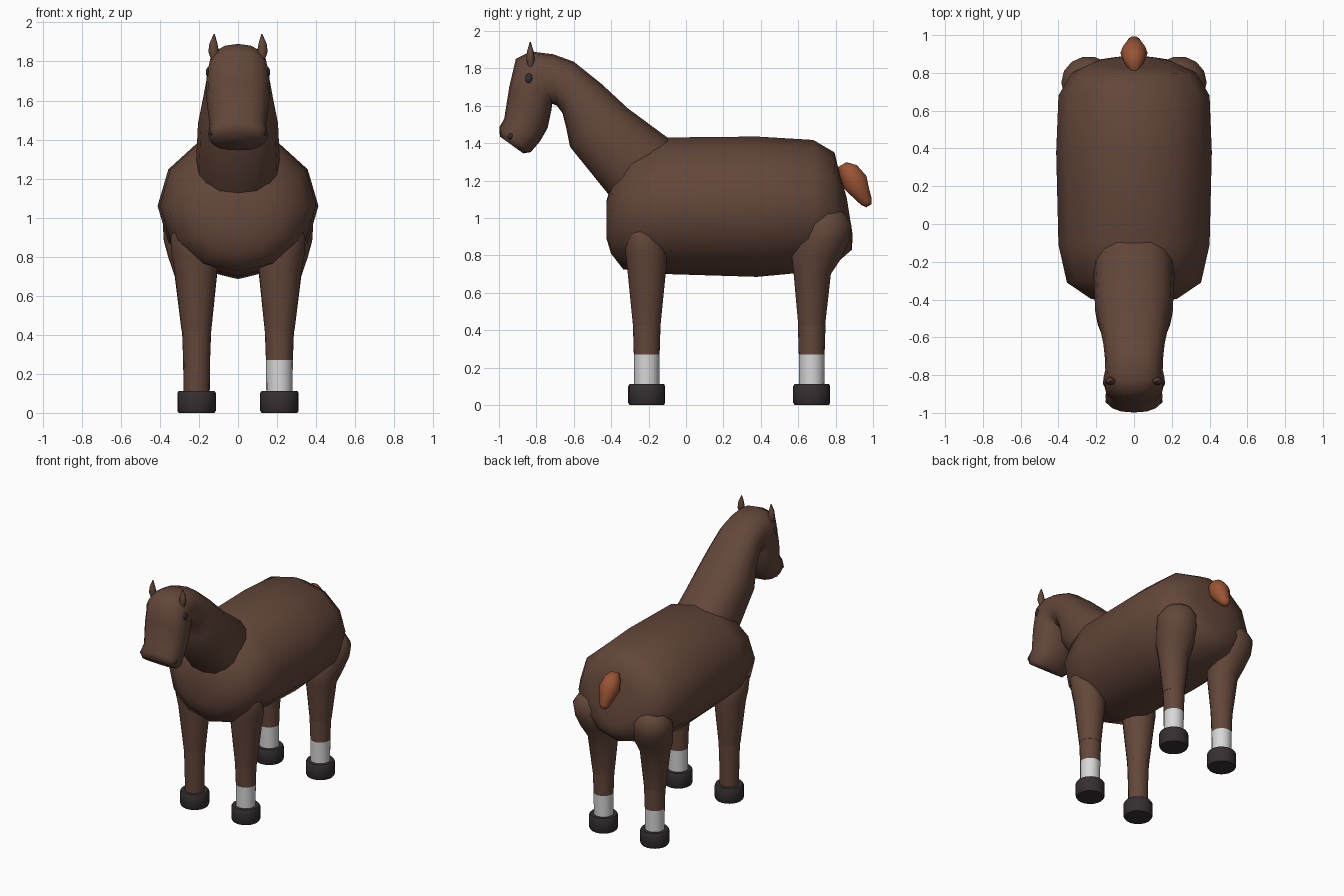
import bpy, bmesh, math
from mathutils import Vector


def material(name, rgb):
    m = bpy.data.materials.new(name)
    m.diffuse_color = (*rgb, 1)
    return m


BROWN = material("brown coat", (0.125, 0.062, 0.042))
RUST = material("rust tail", (0.32, 0.088, 0.034))
WHITE = material("white sock", (0.68, 0.68, 0.69))
DARK = material("dark hoof", (0.036, 0.028, 0.031))
EYE = material("eye grey", (0.03, 0.028, 0.03))


def finish(name, bm, mats, angle=40):
    bmesh.ops.recalc_face_normals(bm, faces=bm.faces)
    me = bpy.data.meshes.new(name)
    bm.to_mesh(me)
    bm.free()
    ob = bpy.data.objects.new(name, me)
    bpy.context.collection.objects.link(ob)
    for m in mats:
        me.materials.append(m)
    bpy.ops.object.select_all(action='DESELECT')
    ob.select_set(True)
    bpy.context.view_layer.objects.active = ob
    bpy.ops.object.shade_smooth_by_angle(angle=math.radians(angle))
    return ob


def loft(name, rings, mats, n=12, power=1.0, angle=40, rule=None):
    """Skin elliptical rings given as (centre, half axis u, half axis v)."""
    bm = bmesh.new()
    loops = []
    for c, u, v in rings:
        loop = []
        for i in range(n):
            a = math.tau * i / n
            ca, sa = math.cos(a), math.sin(a)
            p = (Vector(c) + Vector(u) * math.copysign(abs(ca) ** power, ca)
                 + Vector(v) * math.copysign(abs(sa) ** power, sa))
            loop.append(bm.verts.new(p))
        loops.append(loop)
    for a, b in zip(loops, loops[1:]):
        for i in range(n):
            j = (i + 1) % n
            bm.faces.new((a[i], a[j], b[j], b[i]))
    bm.faces.new(loops[0])
    bm.faces.new(loops[-1])
    if rule:
        for f in bm.faces:
            f.material_index = rule(f.calc_center_median())
    return finish(name, bm, mats, angle)


def column(rings):
    """Horizontal rings from (x, y, z, rx, ry)."""
    return [((x, y, z), (rx, 0, 0), (0, ry, 0)) for x, y, z, rx, ry in rings]


def ball(name, loc, scale, mat, seg=10):
    bm = bmesh.new()
    bmesh.ops.create_uvsphere(bm, u_segments=seg, v_segments=seg - 2, radius=1)
    for v in bm.verts:
        v.co = Vector(loc) + Vector([a * b for a, b in zip(v.co, scale)])
    return finish(name, bm, [mat], 60)


# Barrel body: y, centre z, half width, half height, lean of the ring in y
body = [(-0.425, 0.99, 0.10, 0.10, 0.0), (-0.395, 1.02, 0.23, 0.21, 0.03),
        (-0.31, 1.045, 0.355, 0.32, 0.08), (-0.11, 1.065, 0.40, 0.365, 0.0),
        (0.38, 1.06, 0.412, 0.375, 0.0), (0.68, 1.065, 0.40, 0.352, 0.0),
        (0.80, 1.055, 0.33, 0.295, -0.02), (0.855, 1.03, 0.21, 0.20, -0.16),
        (0.875, 1.01, 0.10, 0.10, -0.16)]
loft("body", [((0, y, z), (w, 0, 0), (0, lean * h, h))
              for y, z, w, h, lean in body], [BROWN], 12, angle=60)

# Neck and head: back point (y, z), front point (y, z), half width
neck = [(-0.02, 1.34, -0.34, 1.04, 0.20), (-0.10, 1.43, -0.41, 1.12, 0.215),
        (-0.31, 1.585, -0.62, 1.38, 0.205), (-0.45, 1.715, -0.64, 1.48, 0.182),
        (-0.60, 1.835, -0.66, 1.56, 0.163), (-0.71, 1.875, -0.69, 1.60, 0.155),
        (-0.83, 1.89, -0.715, 1.61, 0.152), (-0.91, 1.85, -0.72, 1.575, 0.162),
        (-0.945, 1.70, -0.74, 1.48, 0.16), (-0.972, 1.53, -0.78, 1.41, 0.145),
        (-0.998, 1.485, -0.83, 1.352, 0.152), (-0.995, 1.435, -0.87, 1.345, 0.13)]
loft("neck_and_head", [((0, (a + c) / 2, (b + d) / 2), (w, 0, 0),
                        (0, (a - c) / 2, (b - d) / 2))
                       for a, b, c, d, w in neck], [BROWN], 16, 0.85, 60)

# Tail: y, z, radius, rings square to the path
tail = [(0.835, 1.285, 0.028), (0.868, 1.255, 0.056), (0.905, 1.19, 0.072),
        (0.935, 1.135, 0.052), (0.965, 1.085, 0.034), (0.978, 1.065, 0.017)]
loft("tail", [((0, y, z), (r, 0, 0), (0, r * 0.87, r * 0.5))
              for y, z, r in tail], [RUST], 10, angle=60)

for side, s in (("left", 1), ("right", -1)):
    # Upper legs with shoulder and haunch bulges
    front = [(0.213, -0.21, 0.42, 0.076, 0.075), (0.216, -0.21, 0.74, 0.111, 0.108),
             (0.225, -0.215, 0.82, 0.118, 0.112), (0.24, -0.23, 0.90, 0.105, 0.10),
             (0.25, -0.25, 0.96, 0.072, 0.065), (0.25, -0.255, 0.98, 0.03, 0.03)]
    rear = [(0.213, 0.672, 0.42, 0.076, 0.073), (0.216, 0.675, 0.70, 0.108, 0.102),
            (0.225, 0.70, 0.79, 0.13, 0.138), (0.235, 0.735, 0.88, 0.145, 0.142),
            (0.24, 0.75, 0.96, 0.145, 0.138), (0.24, 0.755, 1.02, 0.105, 0.10),
            (0.24, 0.76, 1.05, 0.05, 0.05)]
    for end, y, upper in (("front", -0.21, front), ("rear", 0.672, rear)):
        tag = f"{end}_{side}"
        loft(f"upper_leg_{tag}", column([(s * x, *r) for x, *r in upper]),
             [BROWN], 14, angle=60)
        # Lower leg, with a white sock on all but one leg
        sock = not (end == "front" and s < 0)
        x = s * 0.212
        loft(f"lower_leg_{tag}",
             column([(x, y, 0.09, 0.067, 0.067), (x, y, 0.27, 0.069, 0.069),
                     (x, y, 0.43, 0.075, 0.074)]), [BROWN, WHITE], 16,
             rule=lambda c, on=sock: int(on and c.z < 0.26))
        # Hoof with softened rims
        loft(f"hoof_{tag}",
             column([(x, y, z, r, r) for z, r in
                     ((0, 0.092), (0.012, 0.099), (0.10, 0.099), (0.112, 0.092))]),
             [DARK], 20, angle=50)

    # Pointed ear
    loft(f"ear_{side}",
         column([(s * 0.12, -0.83, 1.81, 0.018, 0.015),
                 (s * 0.125, -0.832, 1.85, 0.027, 0.022),
                 (s * 0.126, -0.832, 1.89, 0.021, 0.018),
                 (s * 0.122, -0.833, 1.94, 0.003, 0.003)]), [BROWN], 8, angle=60)
    # Eye and nostril
    ball(f"eye_{side}", (s * 0.148, -0.84, 1.745), (0.018, 0.021, 0.028), EYE)
    ball(f"nostril_{side}", (s * 0.132, -0.937, 1.437), (0.02, 0.018, 0.018), EYE)
